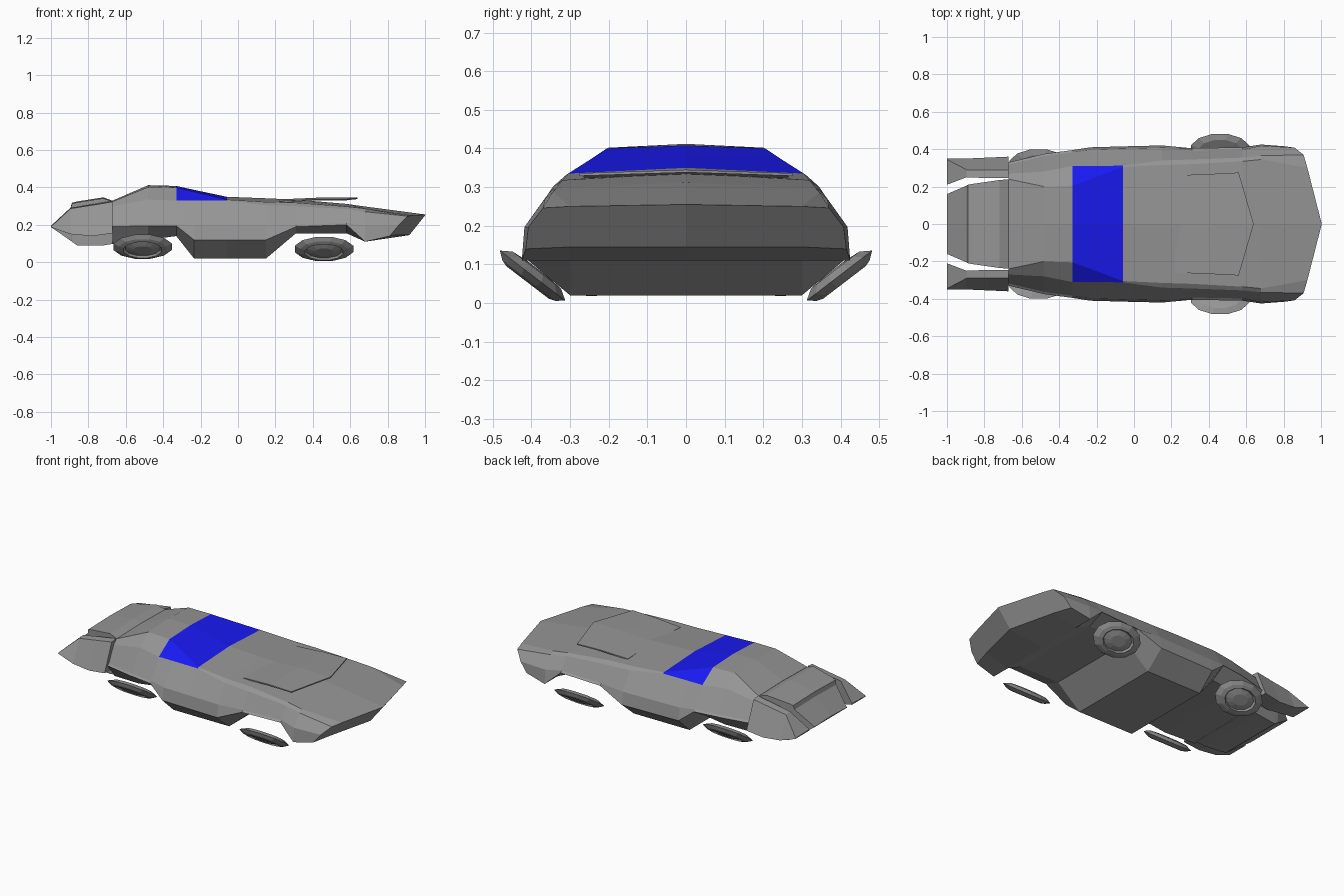
import bpy, bmesh, math

if "Cube" in bpy.data.objects:
    bpy.data.objects.remove(bpy.data.objects["Cube"])

glass = bpy.data.materials.new("glass_blue")
glass.diffuse_color = (0.01, 0.01, 0.9, 1)
glass.use_nodes = True
glass.node_tree.nodes["Principled BSDF"].inputs["Base Color"].default_value = glass.diffuse_color
grey = bpy.data.materials.new("body_grey")
grey.diffuse_color = (0.3, 0.3, 0.3, 1)
grey.use_nodes = True
grey.node_tree.nodes["Principled BSDF"].inputs["Base Color"].default_value = grey.diffuse_color


def loft(name, rings, closed=True, glass_cells=()):
    """Skin rings of points, cap both ends, mirror across the centre plane y = 0."""
    bm = bmesh.new()
    rows = [[bm.verts.new(p) for p in r] for r in rings]
    n = len(rings[0])
    for i in range(len(rows) - 1):
        a, b = rows[i], rows[i + 1]
        for j in range(n if closed else n - 1):
            k = (j + 1) % n
            f = bm.faces.new((a[j], a[k], b[k], b[j]))
            if (i, j) in glass_cells:
                f.material_index = 1
    bm.faces.new(rows[0])
    bm.faces.new(rows[-1])
    bmesh.ops.recalc_face_normals(bm, faces=bm.faces)
    me = bpy.data.meshes.new(name)
    bm.to_mesh(me)
    bm.free()
    me.materials.append(grey)
    if glass_cells:
        me.materials.append(glass)
    ob = bpy.data.objects.new(name, me)
    bpy.context.collection.objects.link(ob)
    m = ob.modifiers.new("mirror", "MIRROR")
    m.use_axis = (False, True, False)
    m.merge_threshold = 0.0005
    return ob


# Main body: x, centre top z, deck edge y z, belt y z, sill y z, floor z
sections = [
    (-0.67, .330, .240, .325, .270, .300, .330, .190, .10),
    (-0.48, .412, .200, .402, .280, .335, .375, .195, .12),
    (-0.33, .408, .205, .400, .310, .330, .395, .195, .14),
    (-0.235, .387, .239, .377, .310, .330, .410, .120, .02),
    (-0.06, .350, .305, .335, .312, .330, .415, .120, .02),
    (0.15, .342, .315, .322, .340, .305, .420, .120, .02),
    (0.31, .335, .320, .318, .345, .300, .405, .190, .155),
    (0.58, .312, .335, .298, .355, .285, .410, .200, .155),
    (0.68, .298, .345, .287, .365, .270, .425, .110, .11),
    (0.91, .255, .300, .250, .370, .246, .415, .140, .145),
]
rings = []
for x, zt, yd, zd, yb, zb, ys, zs, zf in sections:
    mid = (ys - (.007 if x > .6 else .012), max(.197, zs + .01))
    half = [(0, zt), (yd, zd), (yb, zb), mid, (ys, zs), (min(.3, ys - .07), zf), (0, zf)]
    if x > 0.9:  # raked, pointed nose
        rings.append([(x + .09 * (1 - y / .37) + .8 * (z - .25), y, z) for y, z in half])
    else:
        rings.append([(x, y, z) for y, z in half])
loft("car_body", rings, closed=False,
     glass_cells={(2, 0), (2, 1), (3, 0), (3, 1)})

# Tail centre with raised deck: x, half width, top z, bottom z
tail = [(-0.66, .24, .325, .10), (-0.72, .235, .347, .09), (-0.86, .215, .325, .09),
        (-0.888, .21, .318, .11), (-0.895, .205, .292, .115), (-1.0, .16, .195, .188)]
loft("tail_deck", [[(x, 0, t), (x, w, t - .005), (x, w, b), (x, 0, b)]
                   for x, w, t, b in tail], closed=False)

# Tail pods: x, inner y, top outer y, bottom outer y, top z, bottom z
pods = [(-0.67, .245, .29, .36, .328, .155), (-0.78, .245, .29, .355, .31, .14),
        (-0.895, .25, .29, .35, .292, .15), (-1.0, .21, .345, .35, .195, .187)]
loft("tail_pod", [[(x, yi, t), (x, yt, t - .005), (x, yb, b), (x, yi, b)]
                  for x, yi, yt, yb, t, b in pods])

# Hood scoop: thin plate rising from the hood to a pointed front lip
plate = [(0.22, .22, .26, -.009), (0.40, .42, .267, 0), (0.56, .64, .275, 0)]
loft("hood_scoop", [[(xc, 0, .345 + d), (xe, y, .336 + d), (xe, y, .329 + d), (xc, 0, .338 + d)]
                    for xe, xc, y, d in plate], closed=False)

# Hover wheels: squashed discs tilted to face outward and down
TILT = math.atan2(.13, .17)


def wheel(name, cx, cy, cz):
    profile = [(.05, -.022), (.12, -.018), (.162, 0), (.132, .016),
               (.105, .022), (.095, .012), (.05, .022)]
    out = []
    for r, h in profile:
        ring = []
        for k in range(12):
            a = math.tau * (k + .5) / 12
            u = .68 * r * math.sin(a)
            ring.append((cx + r * math.cos(a),
                         cy + u * math.cos(TILT) + h * math.sin(TILT),
                         cz + u * math.sin(TILT) - h * math.cos(TILT)))
        out.append(ring)
    loft(name, out)


wheel("front_wheel", .46, .397, .071)
wheel("rear_wheel", -.51, .315, .083)
